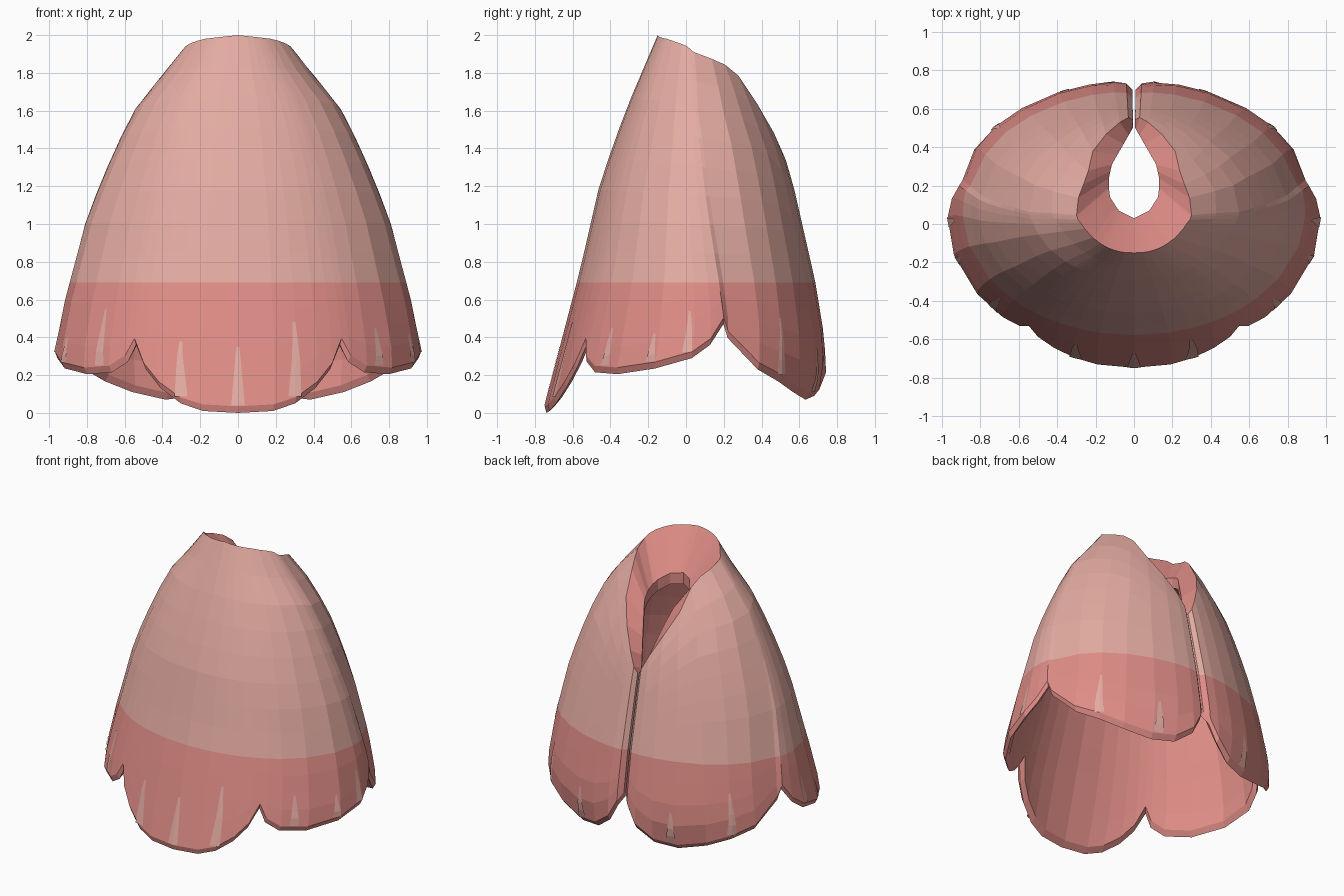
import bpy, bmesh, math
from mathutils import Vector

if "Cube" in bpy.data.objects:
    bpy.data.objects.remove(bpy.data.objects["Cube"])


def material(name, rgb):
    m = bpy.data.materials.new(name)
    m.use_nodes = True
    m.diffuse_color = (*rgb, 1)
    m.node_tree.nodes["Principled BSDF"].inputs["Base Color"].default_value = (*rgb, 1)
    return m


pale = material("pale pink", (0.77, 0.41, 0.36))
pink = material("rose pink", (0.74, 0.265, 0.24))


def interp(table, x):
    """Piecewise linear lookup in (position, value) pairs."""
    if x <= table[0][0]:
        return table[0][1]
    for (a, va), (b, vb) in zip(table, table[1:]):
        if x <= b:
            return va + (vb - va) * (x - a) / (b - a)
    return table[-1][1]


# Body profiles against height: half width, front line, back line
WIDTH = [(0, .95), (.3, .975), (.6, .915), (1, .81), (1.2, .735), (1.4, .65),
         (1.6, .55), (1.73, .455), (1.86, .32), (1.93, .29), (2, .23)]
FRONT = [(0, -.757), (.4, -.655), (.76, -.56), (1.22, -.455), (1.6, -.32), (2, -.15)]
BACK = [(0, .69), (.2, .75), (.4, .74), (.7, .69), (1.2, .575), (1.4, .515), (1.7, .38), (2, .22)]
# Edges against angle from the front: hem, neckline, collar lip and its depth
HEM = [(0, 0), (.2, .01), (.33, .05), (.45, .13), (.54, .23), (.61, .36), (.66, .27), (.78, .215),
       (1, .205), (1.3, .235), (1.57, .29), (1.7, .36), (1.8, .47), (1.86, .36), (2.1, .23),
       (2.45, .12), (2.72, .07), (2.9, .09), (3.03, .18), (3.13, .36)]
NECK = [(0, 2), (.8, 1.98), (1.57, 1.94), (2, 1.89), (2.45, 1.82), (2.8, 1.58), (3, 1.38), (3.13, 1.2)]
LIP_X = [(0, 0), (.8, .08), (1.57, .125), (2, .135), (2.5, .115), (2.8, .075), (3.13, .006)]
LIP_Y = [(0, .03), (.8, .07), (1.57, .14), (2, .22), (2.5, .31), (2.8, .38), (3.13, .5)]
DEPTH = [(0, .27), (1.57, .25), (2.4, .2), (2.8, .1), (3.13, .02)]
HALF = [0, .2, .33, .45, .54, .61, .66, .78, 1, 1.3, 1.57, 1.7, 1.8, 1.84,
        2.1, 2.3, 2.5, 2.72, 2.9, 3.03, 3.1, 3.133]
ANGLES = [-a for a in reversed(HALF[1:])] + HALF
BAND = .69      # height of the colour change
LOW, HIGH = 4, 8
ROWS = LOW + HIGH


def wall(angle, z, inset=0.0):
    """Point on the cloak wall; the rear panel tucks behind the side panel."""
    a = abs(angle)
    lift = min(max((z - .5) / 1.1, 0), 1)
    tuck = interp([(1.8, 0), (1.84, .022), (2.3, 0)], a) * (1 - lift)
    a -= .25 * lift * max(0, 1 - abs(a - 1.82) / .6)
    scale = 1 - tuck - interp([(3, 0), (3.1, .015), (3.133, .06)], a)
    front, back = interp(FRONT, z), interp(BACK, z)
    mid = (front + back) / 2
    x = interp(WIDTH, z) * math.sin(a) * scale
    y = mid - (back - front) / 2 * math.cos(a) * scale
    return toward(Vector((math.copysign(x, angle), y, z)), mid, inset)


def toward(p, mid, dist):
    """Move a point horizontally toward the vertical axis at y = mid."""
    d = Vector((-p.x, mid - p.y, 0))
    return p + d.normalized() * min(dist, d.length * .9)


def section(angle):
    """Closed loop: hem edge, outer wall, collar lip, inner wall."""
    a = abs(angle)
    hem, top = interp(HEM, a), interp(NECK, a)
    start = hem + .035
    zs = [start + (BAND - start) * j / LOW for j in range(LOW)]
    zs += [BAND + (top - BAND) * j / HIGH for j in range(HIGH + 1)]
    outer = [wall(angle, z) for z in zs]
    lip = Vector((math.copysign(interp(LIP_X, a), angle), interp(LIP_Y, a), top - interp(DEPTH, a)))
    under = lip - Vector((0, 0, .08))
    inner = [wall(angle, min(z, under.z - .03 * (ROWS - j)), .045) for j, z in enumerate(zs[:-1])]
    return [wall(angle, hem, .018)] + outer + [lip, under] + inner[::-1]


# Cloak shell
bm = bmesh.new()
loops = [[bm.verts.new(p) for p in section(a)] for a in ANGLES]
count = len(loops[0])
for left, right in zip(loops, loops[1:]):
    for k in range(count):
        n = (k + 1) % count
        f = bm.faces.new((left[k], right[k], right[n], left[n]))
        # upper outer wall is pale; hem band, collar and lining are rose
        f.material_index = 0 if LOW < k <= ROWS else 1
# Slit edges at the back
for loop in (loops[0], loops[-1]):
    for k in range(ROWS + 1):
        corners = [loop[k], loop[k + 1], loop[count - 1 - k], loop[(count - k) % count]]
        f = bm.faces.new(list(dict.fromkeys(corners)))
        f.material_index = 0 if k > LOW else 1
    bm.faces.new((loop[ROWS + 1], loop[ROWS + 2], loop[ROWS + 3]))
bmesh.ops.recalc_face_normals(bm, faces=bm.faces)


def make_object(name, bm, mats):
    mesh = bpy.data.meshes.new(name)
    bm.to_mesh(mesh)
    bm.free()
    for m in mats:
        mesh.materials.append(m)
    ob = bpy.data.objects.new(name, mesh)
    bpy.context.collection.objects.link(ob)


make_object("petal_cloak", bm, [pale, pink])


def facet(angle, z):
    """Point just above the faceted outer wall."""
    for a, b in zip(ANGLES, ANGLES[1:]):
        if angle <= b:
            p = wall(a, z).lerp(wall(b, z), (angle - a) / (b - a))
            return toward(p, 0, -.003)


# Pale tapering streaks rising from the hem: angle and top height
bm = bmesh.new()
STREAKS = [(0, .35), (.32, .48), (.88, .45), (1.26, .42), (1.53, .54), (2.3, .5), (2.76, .34),
           (-.32, .38), (-.86, .55), (-1.25, .4), (-1.53, .5), (-2.3, .5), (-2.76, .34)]
for angle, top in STREAKS:
    bottom = interp(HEM, abs(angle)) + .04
    rows = []
    for j in range(5):
        t = j / 4
        half = .03 * (1 - t) + .008
        z = bottom + (top - bottom) * t
        rows.append([bm.verts.new(facet(angle + s * half, z)) for s in (-1, 0, 1)])
    for r, q in zip(rows, rows[1:]):
        for i in range(2):
            bm.faces.new((r[i], r[i + 1], q[i + 1], q[i]))
make_object("hem_streaks", bm, [pale])
